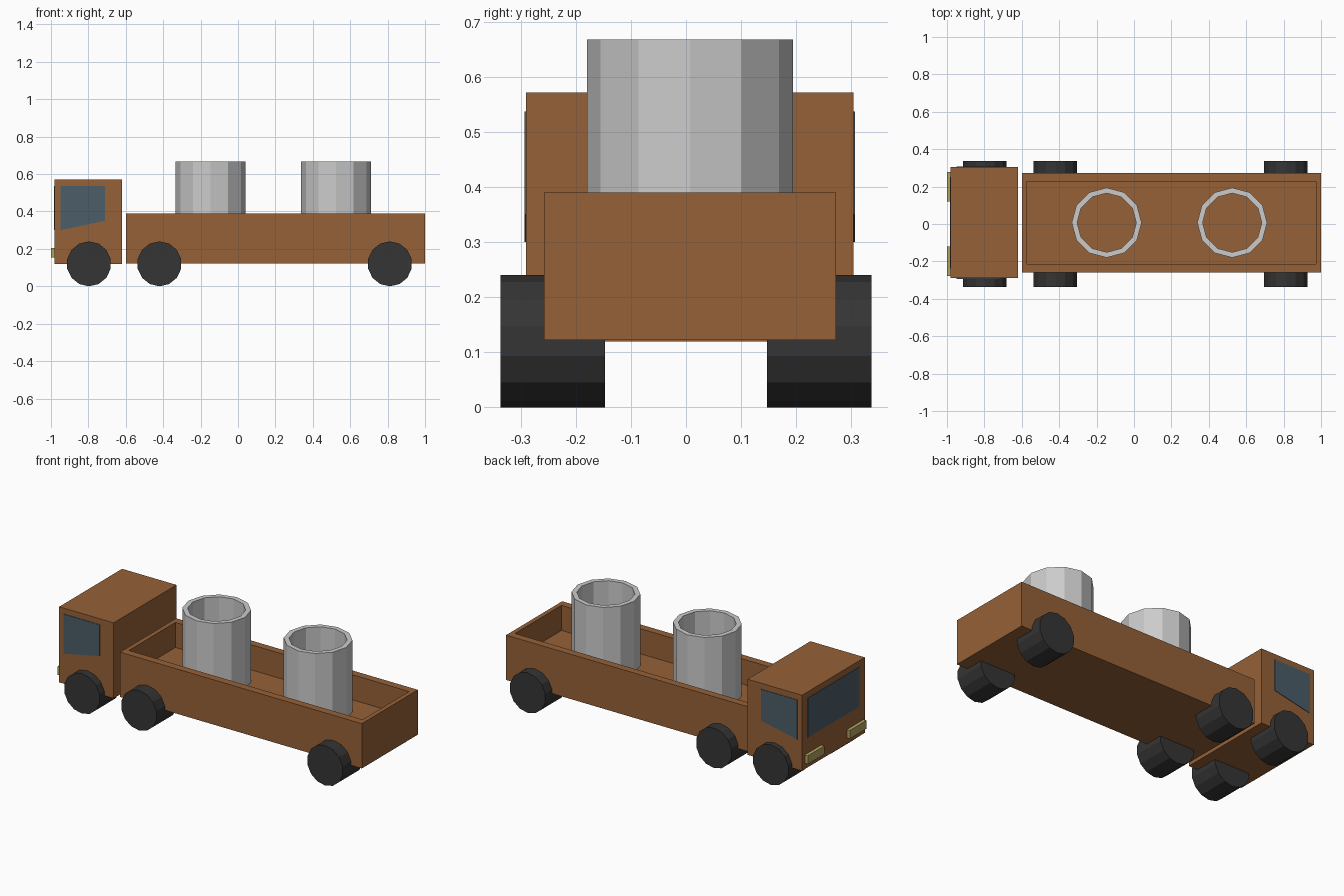
import bpy, bmesh
from math import cos, sin, pi

if "Cube" in bpy.data.objects:
    bpy.data.objects.remove(bpy.data.objects["Cube"])

YC = 0.007  # body centre line


def material(name, rgb):
    m = bpy.data.materials.new(name)
    m.diffuse_color = (*rgb, 1)
    m.use_nodes = True
    m.node_tree.nodes["Principled BSDF"].inputs["Base Color"].default_value = m.diffuse_color
    return m


BROWN = material("brown_paint", (0.30, 0.12, 0.04))
BLACK = material("rubber", (0.035, 0.035, 0.035))
GLASS = material("glass", (0.07, 0.11, 0.14))
YELLOW = material("lamp", (0.45, 0.36, 0.12))


def finish(name, bm, mat=None):
    bmesh.ops.recalc_face_normals(bm, faces=bm.faces)
    me = bpy.data.meshes.new(name)
    bm.to_mesh(me)
    bm.free()
    ob = bpy.data.objects.new(name, me)
    bpy.context.collection.objects.link(ob)
    if mat:
        me.materials.append(mat)
    return ob


def prism(name, points, offset, mat):
    """Extrude a planar outline along an offset vector."""
    bm = bmesh.new()
    face = bm.faces.new([bm.verts.new(p) for p in points])
    ext = bmesh.ops.extrude_face_region(bm, geom=[face], use_keep_orig=True)
    bmesh.ops.translate(bm, vec=offset,
                        verts=[g for g in ext["geom"] if isinstance(g, bmesh.types.BMVert)])
    return finish(name, bm, mat)


def box(name, x0, x1, y0, y1, z0, z1, mat):
    pts = [(x0, y0, z0), (x1, y0, z0), (x1, y1, z0), (x0, y1, z0)]
    return prism(name, pts, (0, 0, z1 - z0), mat)


def rings(name, loops, mat=None):
    """Skin a closed chain of equal-length loops."""
    bm = bmesh.new()
    vs = [[bm.verts.new(p) for p in loop] for loop in loops]
    n = len(vs[0])
    for a, b in zip(vs, vs[1:] + vs[:1]):
        for i in range(n):
            j = (i + 1) % n
            bm.faces.new((a[i], a[j], b[j], b[i]))
    return finish(name, bm, mat)


# Cab with side windows, windscreen and headlamps
box("cab", -0.98, -0.62, YC - 0.297, YC + 0.297, 0.12, 0.572, BROWN)
window = [(-0.95, 0.30), (-0.71, 0.35), (-0.71, 0.537), (-0.95, 0.537)]
for label, s in (("right", -1), ("left", 1)):
    y = YC + s * 0.295
    prism(f"{label}_window", [(x, y, z) for x, z in window], (0, s * 0.005, 0), GLASS)
    a, b = sorted((s * 0.12, s * 0.277))
    box(f"{label}_headlamp", -1.0, -0.975, a, b, 0.155, 0.205, YELLOW)
box("windscreen", -0.983, -0.975, YC - 0.245, YC + 0.245, 0.30, 0.535, GLASS)

# Open cargo bed: a block whose top is inset and sunk to the floor
bm = bmesh.new()
FLOOR = 0.24


def rect(x0, x1, hy, z):
    return [bm.verts.new(p) for p in ((x0, YC - hy, z), (x1, YC - hy, z),
                                      (x1, YC + hy, z), (x0, YC + hy, z))]


levels = [rect(-0.60, 1.0, 0.265, 0.122), rect(-0.60, 1.0, 0.265, 0.39),
          rect(-0.573, 0.973, 0.22, 0.39), rect(-0.573, 0.973, 0.22, FLOOR)]
for a, b in zip(levels, levels[1:]):
    for i in range(4):
        bm.faces.new((a[i], a[(i + 1) % 4], b[(i + 1) % 4], b[i]))
bm.faces.new(levels[0])
bm.faces.new(levels[-1])
finish("cargo_bed", bm, BROWN)

# Open twelve-sided pipes standing on the bed floor
for k, x in enumerate((-0.146, 0.525), 1):
    loops = [[(x + r * cos(i * pi / 6), YC + r * sin(i * pi / 6), z) for i in range(12)]
             for r, z in ((0.187, FLOOR), (0.187, 0.668), (0.158, 0.668), (0.158, FLOOR))]
    rings(f"pipe_{k}", loops)

# Wheels: three axles, both sides
N = 14
for axle, x in (("cab", -0.797), ("bed_front", -0.42), ("bed_rear", 0.812)):
    for label, s in (("right", -1), ("left", 1)):
        pts = [(x + 0.119 * sin(2 * pi * i / N), s * 0.147, 0.12 + 0.12 * cos(2 * pi * (i + 0.5) / N - pi / N))
               for i in range(N)]
        prism(f"{axle}_{label}_wheel", pts, (0, s * 0.19, 0), BLACK)
